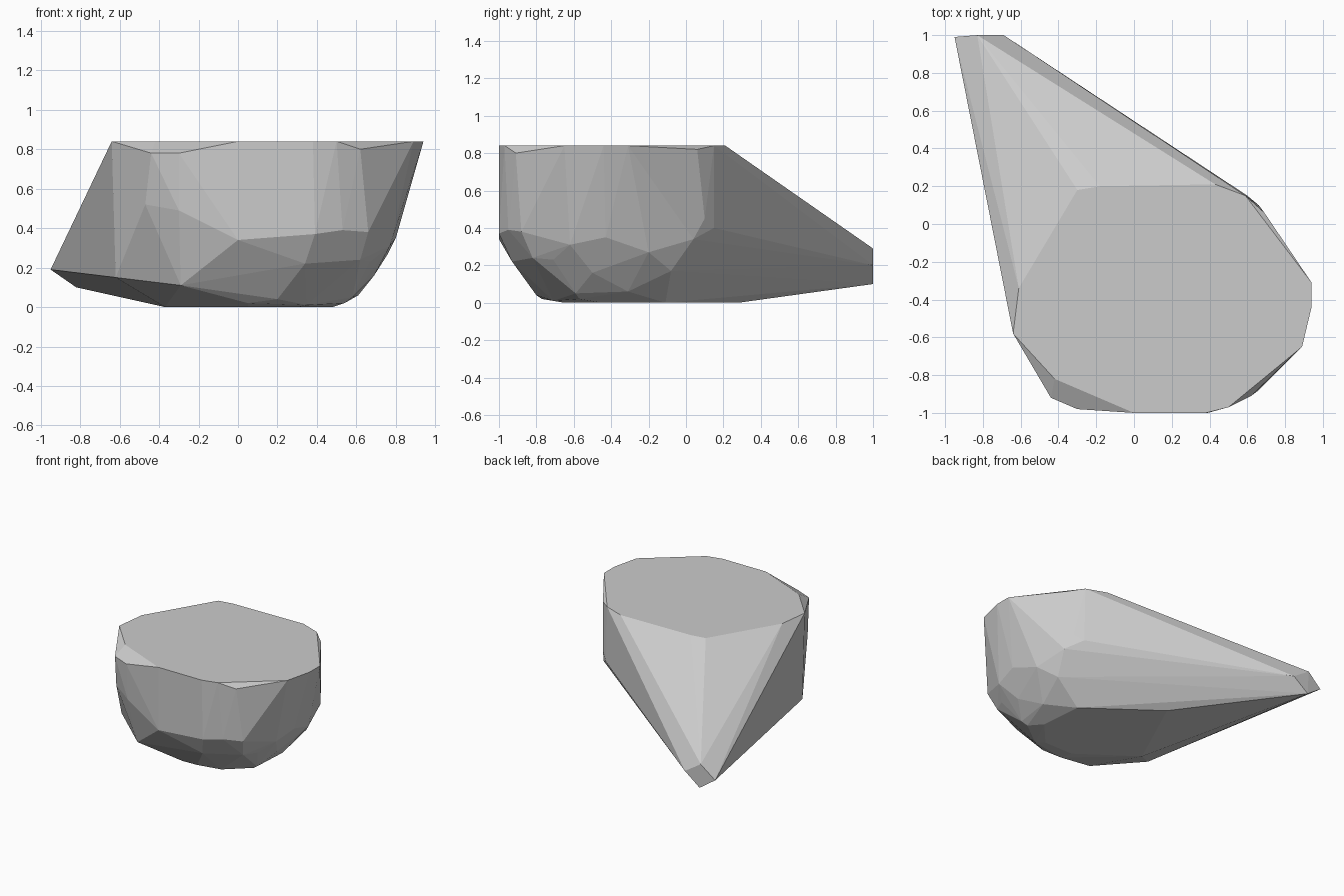
import bpy
import bmesh
import math

default_cube = bpy.data.objects.get("Cube")
if default_cube:
    bpy.data.objects.remove(default_cube, do_unlink=True)


def make_material(name, value):
    """One flat grey, shown in the viewport and in a render."""
    material = bpy.data.materials.new(name)
    material.use_nodes = True
    colour = (value, value, value, 1)
    material.diffuse_color = colour
    for node in material.node_tree.nodes:
        if node.type == "BSDF_PRINCIPLED":
            node.inputs["Base Color"].default_value = colour
            node.inputs["Roughness"].default_value = 0.8
    return material


def at_height(outline, height):
    """Lift a flat outline of x, y pairs to one height."""
    return [(x, y, height) for x, y in outline]


def make_hull(name, points, material):
    """Wrap the points in a faceted convex skin and merge coplanar faces."""
    mesh_builder = bmesh.new()
    for point in points:
        mesh_builder.verts.new(point)
    bmesh.ops.convex_hull(mesh_builder, input=mesh_builder.verts[:])
    unused = [vert for vert in mesh_builder.verts if not vert.link_faces]
    bmesh.ops.delete(mesh_builder, geom=unused, context="VERTS")
    bmesh.ops.dissolve_limit(
        mesh_builder,
        angle_limit=math.radians(1),
        verts=mesh_builder.verts[:],
        edges=mesh_builder.edges[:],
    )
    bmesh.ops.recalc_face_normals(mesh_builder, faces=mesh_builder.faces[:])
    mesh = bpy.data.meshes.new(name)
    mesh_builder.to_mesh(mesh)
    mesh_builder.free()
    mesh.materials.append(material)
    hull = bpy.data.objects.new(name, mesh)
    bpy.context.collection.objects.link(hull)
    return hull


# Flat top outline
top_outline = at_height([
    (-.64, -.58), (-.42, -.82), (0, -1), (.38, -1), (.5, -.97),
    (.89, -.65), (.94, -.44), (.94, -.31), (.59, .15), (.43, .21),
    (-.18, .2), (-.3, .18), (-.61, -.34),
], .84)

# Cut corners just under the top
cut_corners = [(-.44, -.92, .78), (-.3, -.98, .78), (.62, -.91, .8), (.69, .06, .82)]

# Widest part of the belly, front to back round the left side
upper_belly = [
    (-.47, -.86, .52), (-.3, -.96, .49), (0, -1, .34), (.39, -1, .37),
    (.53, -.95, .39), (.66, -.88, .38), (.77, -.62, .31), (.8, -.43, .35),
    (.76, -.2, .27), (.66, .1, .45), (.7, .04, .34), (.6, .15, .4),
]

# Facets curving in underneath
lower_belly = [
    (-.62, -.58, .15), (-.29, -.85, .11), (.2, -.8, .04), (.34, -.93, .22),
    (.52, -.88, .28), (.62, -.82, .24), (.67, -.71, .23), (.69, -.5, .16),
    (.58, -.59, .05), (.61, -.31, .06), (.66, -.08, .17), (.56, 0, .18),
]

# Gently bevelled edge of the base
base_bevel = [(.05, -.77, .02), (.35, -.71, .01), (.54, -.57, .02)]

# Flat base
base_outline = at_height([
    (-.37, -.35), (.05, -.65), (.3, -.65), (.48, -.45), (.45, -.11), (-.08, .28),
], 0)

# Small diamond end of the long rear point
rear_tip = [(-.95, .99, .19), (-.82, 1, .1), (-.69, 1, .2), (-.83, 1, .29)]

stone_grey = make_material("stone grey", .6)
make_hull(
    "faceted_stone",
    top_outline + cut_corners + upper_belly + lower_belly
    + base_bevel + base_outline + rear_tip,
    stone_grey,
)
